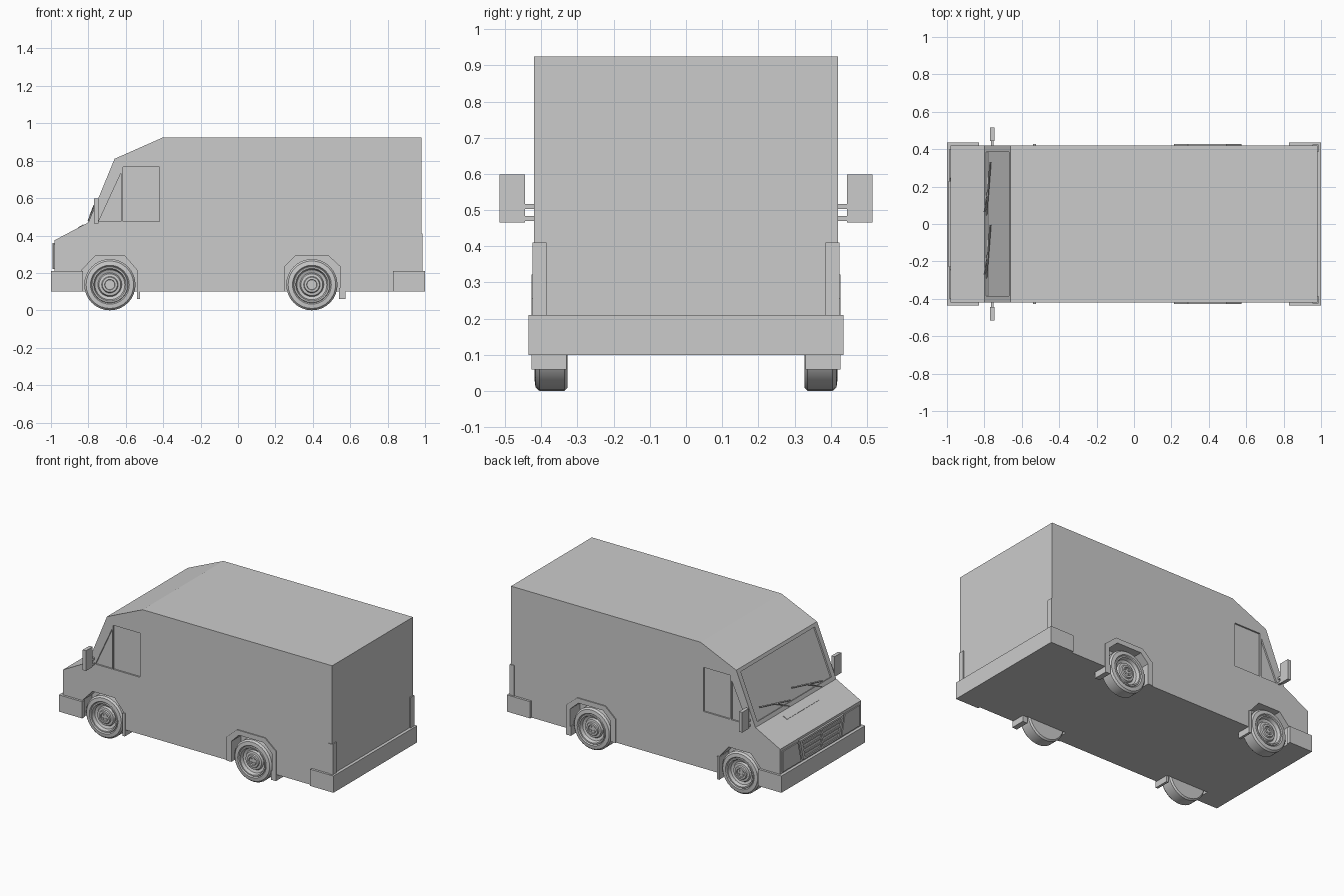
import bpy, bmesh, math
from mathutils import Vector, Matrix

if "Cube" in bpy.data.objects:
    bpy.data.objects.remove(bpy.data.objects["Cube"])


def finish(name, bm):
    bmesh.ops.recalc_face_normals(bm, faces=bm.faces)
    me = bpy.data.meshes.new(name)
    bm.to_mesh(me)
    bm.free()
    ob = bpy.data.objects.new(name, me)
    bpy.context.collection.objects.link(ob)
    return ob


def prism(name, pts, a, b, axis='y'):
    """Extrude an (x,z) outline along y, or a (y,z) outline along x."""
    bm = bmesh.new()
    put = (lambda p, t: (p[0], t, p[1])) if axis == 'y' else (lambda p, t: (t, p[0], p[1]))
    f = bm.faces.new([bm.verts.new(put(p, a)) for p in pts])
    ext = bmesh.ops.extrude_face_region(bm, geom=[f])
    move = Vector((0, b - a, 0)) if axis == 'y' else Vector((b - a, 0, 0))
    bmesh.ops.translate(bm, vec=move, verts=[v for v in ext['geom'] if isinstance(v, bmesh.types.BMVert)])
    return finish(name, bm)


def box(name, x0, x1, y0, y1, z0, z1):
    return prism(name, [(x0, z0), (x1, z0), (x1, z1), (x0, z1)], y0, y1)


def bar(name, a, b, r):
    a, b = Vector(a), Vector(b)
    bm = bmesh.new()
    m = Matrix.Translation((a + b) / 2) @ (b - a).to_track_quat('Z', 'Y').to_matrix().to_4x4()
    bmesh.ops.create_cone(bm, cap_ends=True, segments=4, radius1=r, radius2=r,
                          depth=(b - a).length, matrix=m)
    return finish(name, bm)


def slab(a, b, t0, t1, lo, hi):
    """Outline lying along the sloped line a-b, from offset lo to hi on its outer side."""
    a, b = Vector(a), Vector(b)
    d = b - a
    n = Vector((-d.y, d.x)).normalized()
    p, q = a + d * t0, a + d * t1
    return [tuple(v) for v in (p + n * lo, q + n * lo, q + n * hi, p + n * hi)]


def cut(target, cutter):
    m = target.modifiers.new("cut", 'BOOLEAN')
    m.operation, m.solver, m.object = 'DIFFERENCE', 'EXACT', cutter
    bpy.context.view_layer.objects.active = target
    bpy.ops.object.modifier_apply(modifier=m.name)
    bpy.data.objects.remove(cutter)


# Body shell
body = prism("body", [(-.98, .10), (-.98, .375), (-.80, .47), (-.66, .81),
                      (-.40, .925), (.98, .925), (.98, .10)], -.42, .42)
screen_a, screen_b = (-.80, .47), (-.66, .81)
front_well = [(-.835, .05), (-.835, .215), (-.765, .29), (-.605, .29), (-.54, .215), (-.54, .05)]
rear_well = [(.25, .05), (.25, .235), (.305, .29), (.485, .29), (.545, .235), (.545, .05)]
windows = {"quarter": [(-.745, .475), (-.625, .475), (-.625, .735)],
           "door": [(-.615, .475), (-.42, .475), (-.42, .765), (-.615, .765)]}

# Windscreen recess, wheel wells and side window recesses
cut(body, prism("cutter", slab(screen_a, screen_b, .07, .94, -.01, .05), -.385, .385))
for s in (-1, 1):
    for well in (front_well, rear_well):
        cut(body, prism("cutter", well, s * .325, s * .5))
    for w in windows.values():
        cut(body, prism("cutter", w, s * .41, s * .5))


# Wrap-around bumpers
def bumper(name, s):
    bm_pts = [(s * 1.0, .10), (s * .83, .10), (s * .83, .21), (s * 1.0, .21)]
    for t in (-1, 1):
        prism(name + "_end", bm_pts, t * .41, t * .435)
    box(name, s * .975, s * 1.0, -.41, .41, .10, .21)


bumper("front_bumper", -1)
bumper("rear_bumper", 1)

# Wheel cross-section: radius and distance from the centre plane
section = [(0, .327), (.128, .327), (.137, .336), (.137, .405), (.127, .416), (.104, .419),
           (.098, .412), (.095, .417), (.087, .417), (.080, .396), (.064, .390), (.058, .402),
           (.044, .404), (.040, .412), (.028, .413), (.026, .406), (0, .406)]


def wheel(x, s):
    bm = bmesh.new()
    vs = [bm.verts.new((x + r, s * y, .14)) for r, y in section]
    es = [bm.edges.new(p) for p in zip(vs, vs[1:])]
    bmesh.ops.spin(bm, geom=vs + es, cent=(x, 0, .14), axis=(0, 1, 0),
                   angle=math.tau, steps=32)
    bmesh.ops.remove_doubles(bm, verts=bm.verts, dist=1e-4)
    # four lug bolts
    for k in range(4):
        a = math.pi / 4 + k * math.pi / 2
        m = Matrix.Translation((x + .018 * math.cos(a), s * .408, .14 + .018 * math.sin(a))) \
            @ Matrix.Rotation(math.pi / 2, 4, 'X')
        bmesh.ops.create_cone(bm, cap_ends=True, segments=8, radius1=.007, radius2=.007,
                              depth=.008, matrix=m)
    bmesh.ops.translate(bm, vec=(0, 0, -.003), verts=bm.verts)
    ob = finish("wheel", bm)
    bpy.ops.object.select_all(action='DESELECT')
    ob.select_set(True)
    bpy.context.view_layer.objects.active = ob
    bpy.ops.object.shade_smooth_by_angle(angle=math.radians(30))


rear_flare = [(.215, .10), (.215, .255), (.29, .322), (.495, .322), (.575, .255), (.575, .10),
              (.545, .10), (.545, .235), (.485, .29), (.305, .29), (.25, .235), (.25, .10)]
for s in (-1, 1):
    for x in (-.685, .395):
        wheel(x, s)
    # Wheel arch flare and mud flaps
    prism("rear_wheel_arch", rear_flare, s * .415, s * .427)
    box("front_mud_flap", -.541, -.525, s * .33, s * .427, .06, .21)
    box("rear_mud_flap", .54, .575, s * .33, s * .427, .06, .12)
    # Door mirrors on twin arms
    box("mirror", -.77, -.747, s * .445, s * .515, .465, .598)
    for z in (.477, .510):
        box("mirror_arm", -.765, -.75, s * .405, s * .447, z - .007, z + .007)
    # Tail lamps wrapping the rear corners
    box("tail_lamp", .955, .987, s * .385, s * .424, .21, .41)
    # Headlamps
    prism("headlamp", [(s * .21, .22), (s * .40, .22), (s * .40, .355), (s * .245, .355)],
          -.975, -.987, 'x')

# Grille frame and slats
grille = prism("grille", [(-.195, .222), (.195, .222), (.23, .36), (-.23, .36)], -.975, -.992, 'x')
cut(grille, prism("cutter", [(-.175, .235), (.175, .235), (.205, .347), (-.205, .347)], -.984, -1.05, 'x'))
for i in range(3):
    z, w = .257 + i * .032, .18 + i * .008
    box("grille_slat", -.991, -.98, -w, w, z, z + .010)
box("grille_post", -.991, -.98, -.008, .008, .23, .35)

# Cowl vent and wipers
prism("cowl_vent", slab((-.98, .375), screen_a, .70, .86, -.005, .003), -.17, .17)
for y in (-.29, .045):
    bar("wiper_blade", (-.790, y, .505), (-.768, y + .285, .562), .005)
    bar("wiper_arm", (-.800, y + .02, .478), (-.779, y + .15, .535), .004)
